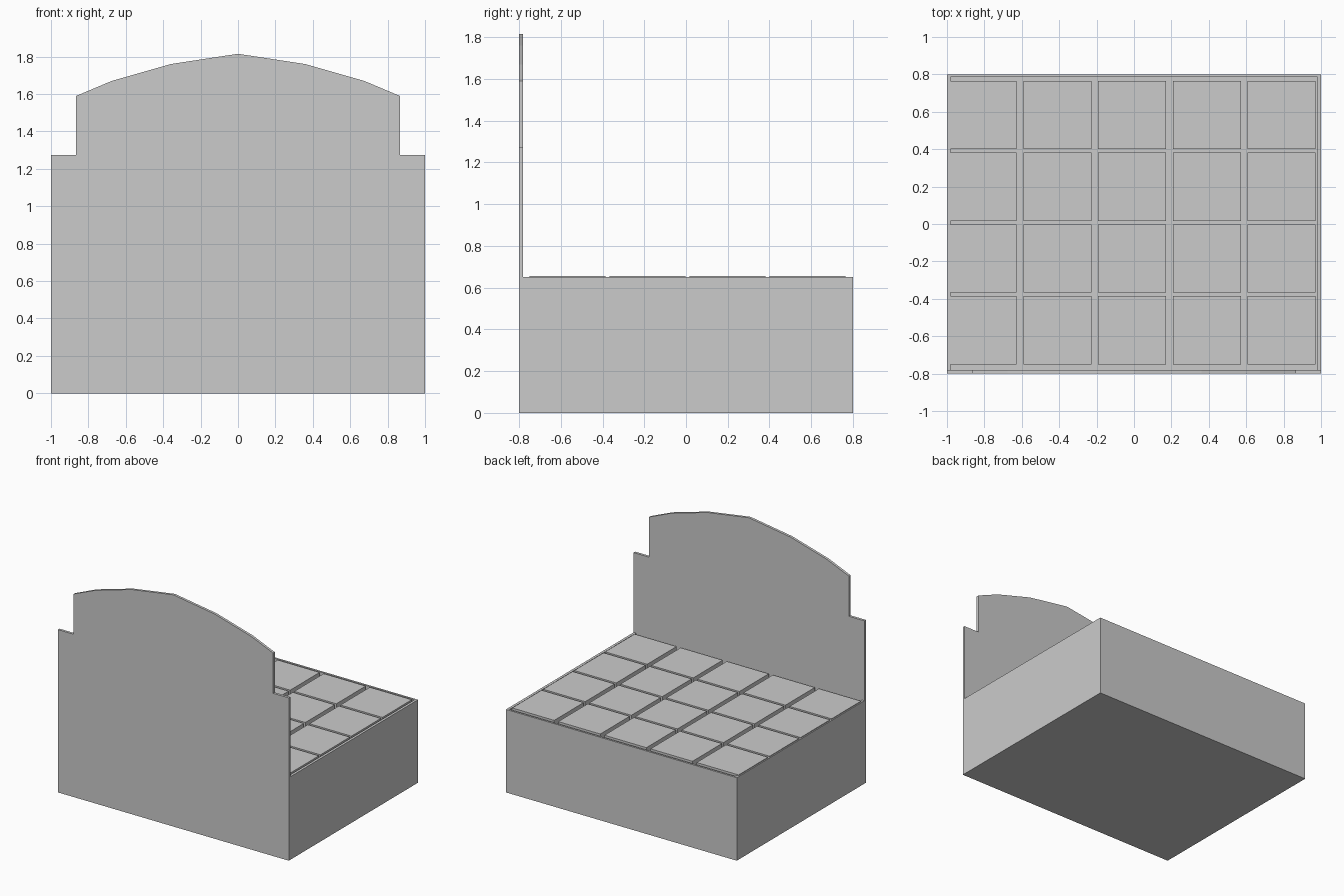
import bpy, bmesh

if "Cube" in bpy.data.objects:
    bpy.data.objects.remove(bpy.data.objects["Cube"])

TOP = 0.65        # rim height of the base
FLOOR = 0.55      # bottom of the recess under the pads


def finish(bm, name):
    bmesh.ops.recalc_face_normals(bm, faces=bm.faces)
    mesh = bpy.data.meshes.new(name)
    bm.to_mesh(mesh)
    bm.free()
    obj = bpy.data.objects.new(name, mesh)
    bpy.context.collection.objects.link(obj)
    return obj


def add_box(bm, x0, x1, y0, y1, z0, z1):
    verts = bmesh.ops.create_cube(bm, size=1)["verts"]
    for v in verts:
        v.co.x = x1 if v.co.x > 0 else x0
        v.co.y = y1 if v.co.y > 0 else y0
        v.co.z = z1 if v.co.z > 0 else z0
    return verts


# Base: solid block with a shallow tray sunk into the top
bm = bmesh.new()
add_box(bm, -1, 1, -0.8, 0.8, 0, TOP)
bm.normal_update()
top = max(bm.faces, key=lambda f: f.calc_center_median().z)
bmesh.ops.inset_region(bm, faces=[top], thickness=0.02, use_even_offset=True)
bm.normal_update()
result = bmesh.ops.extrude_discrete_faces(bm, faces=[top])
for v in result["faces"][0].verts:
    v.co.z = FLOOR
    if v.co.y > 0:
        v.co.y = 0.785
for v in bm.verts:
    if abs(v.co.y - 0.78) < 1e-4:
        v.co.y = 0.785
finish(bm, "base_tray")

# Headboard: stepped shoulders and a faceted arch
half = [(1.0, TOP), (1.0, 1.275), (0.865, 1.275), (0.865, 1.59),
        (0.675, 1.67), (0.36, 1.76)]
profile = half + [(0, 1.815)] + [(-x, z) for x, z in reversed(half)]
bm = bmesh.new()
face = bm.faces.new([bm.verts.new((x, -0.8, z)) for x, z in profile])
ext = bmesh.ops.extrude_face_region(bm, geom=[face])
for v in ext["geom"]:
    if isinstance(v, bmesh.types.BMVert):
        v.co.y = -0.78
finish(bm, "headboard")

# Mattress pads: 5 x 4 square blocks standing just above the rim
SIDE = 0.364
for i in range(5):
    for j in range(4):
        bm = bmesh.new()
        x = -0.991 + i * 0.3995
        y = -0.75 + j * 0.3835
        add_box(bm, x, x + SIDE, y, y + SIDE, FLOOR, TOP + 0.006)
        finish(bm, f"mattress_pad_{i + 1}_{j + 1}")
